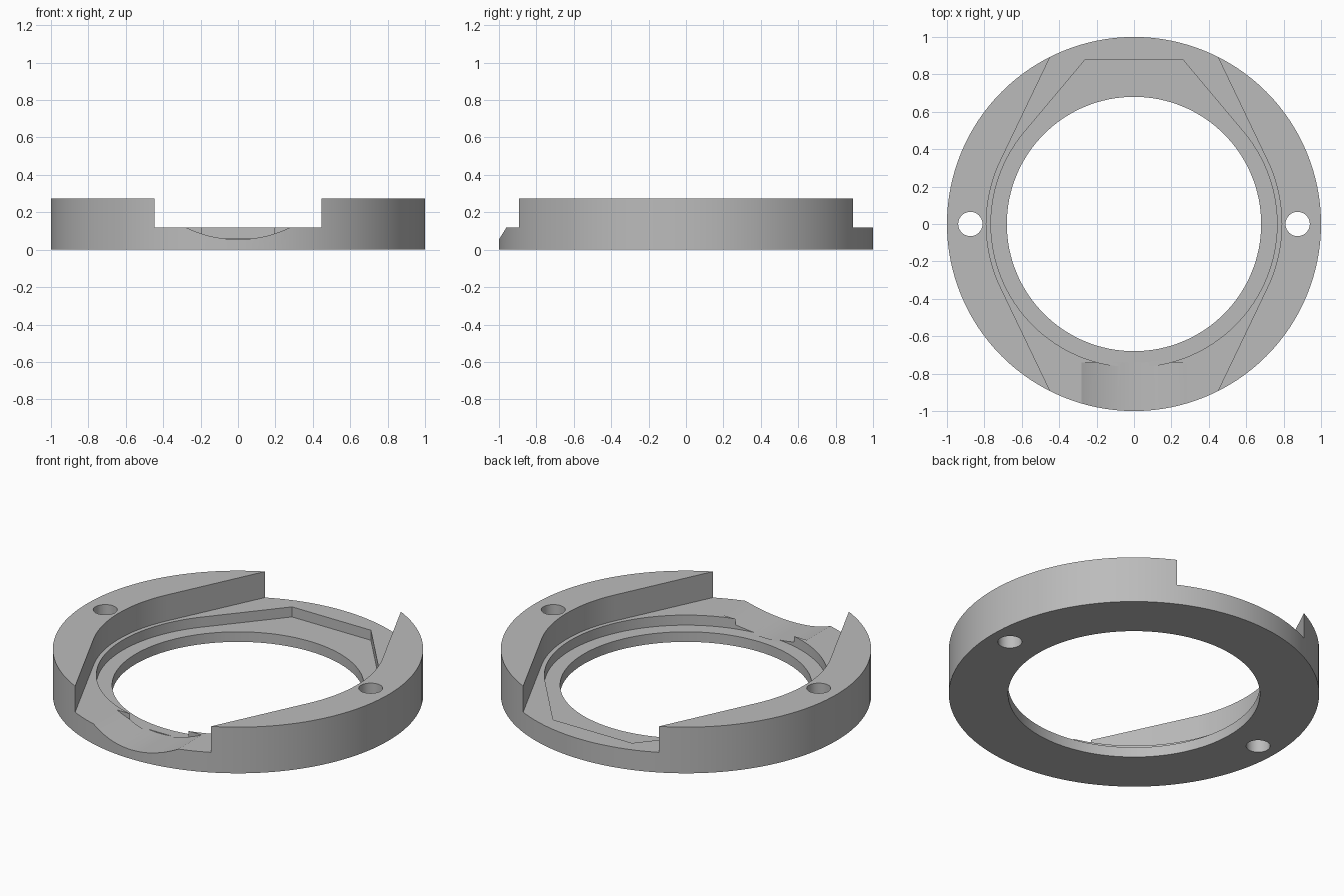
import bpy, bmesh
from math import sin, cos, pi, radians

cube = bpy.data.objects.get("Cube")
if cube:
    bpy.data.objects.remove(cube, do_unlink=True)

HEIGHT, LEDGE, FLOOR = 0.275, 0.12, 0.06

grey = bpy.data.materials.new("grey")
grey.use_nodes = True
colour = (0.5, 0.5, 0.5, 1)
grey.diffuse_color = colour
grey.node_tree.nodes["Principled BSDF"].inputs["Base Color"].default_value = colour


def arc(radius, start, end, steps, cx=0, cy=0):
    """Points on an arc, angles in degrees."""
    angles = [radians(start + (end - start) * i / steps) for i in range(steps + 1)]
    return [(cx + radius * cos(a), cy + radius * sin(a)) for a in angles]


def circle(radius, steps, cx=0):
    return arc(radius, 0, 360, steps, cx)[:-1]


def prism(name, outline, low, high, axis="z"):
    """Extrude an outline along z, or an x-z outline along y."""
    place = (lambda p, h: (p[0], p[1], h)) if axis == "z" else (lambda p, h: (p[0], h, p[1]))
    bm = bmesh.new()
    base = bm.faces.new([bm.verts.new(place(p, low)) for p in outline])
    move = bmesh.ops.extrude_face_region(bm, geom=[base])["geom"]
    shift = place((0, 0), high - low)
    bmesh.ops.translate(bm, vec=shift, verts=[v for v in move if isinstance(v, bmesh.types.BMVert)])
    bmesh.ops.recalc_face_normals(bm, faces=bm.faces)
    mesh = bpy.data.meshes.new(name)
    bm.to_mesh(mesh)
    bm.free()
    mesh.materials.append(grey)
    obj = bpy.data.objects.new(name, mesh)
    bpy.context.collection.objects.link(obj)
    return obj


def cut(target, cutter):
    cutter.hide_render = True
    bpy.context.view_layer.objects.active = target
    mod = target.modifiers.new("cut", "BOOLEAN")
    mod.operation, mod.solver, mod.object = "DIFFERENCE", "EXACT", cutter
    bpy.ops.object.modifier_apply(modifier=mod.name)
    bpy.data.objects.remove(cutter, do_unlink=True)


# Ring body with its central opening
ring = prism("mounting_ring", circle(1, 128), 0, HEIGHT)
cut(ring, prism("opening", circle(0.68, 128), -0.1, 0.5))

# Channel running front to back, flaring along tangents of its round middle
right = arc(0.79, -25.6, 25.6, 20)
tx, ty = right[-1]
reach = 0.8
flare = (tx - reach * sin(radians(25.6)), ty + reach * cos(radians(25.6)))
right = [(flare[0], -flare[1])] + right + [flare]
channel = right + [(-x, y) for x, y in reversed(right)]
cut(ring, prism("channel", channel, LEDGE, 0.5))

# Round pocket with an angular extension at the back
pocket = arc(0.765, -220, 40, 100) + [(0.26, 0.88), (-0.26, 0.88)]
cut(ring, prism("pocket", pocket, FLOOR, 0.5))

# Shallow curved scoop through the front lip
scoop_radius = 0.636
scoop = arc(scoop_radius, 230, 310, 28, 0, 0.055 + scoop_radius)
cut(ring, prism("scoop", scoop, -1.2, -0.74, axis="y"))

# Screw holes on either side
for side in (-1, 1):
    cut(ring, prism("screw_hole", circle(0.065, 40, side * 0.875), -0.1, 0.5))

bpy.ops.object.select_all(action="DESELECT")
ring.select_set(True)
bpy.context.view_layer.objects.active = ring
bpy.ops.object.shade_smooth_by_angle(angle=radians(25))
